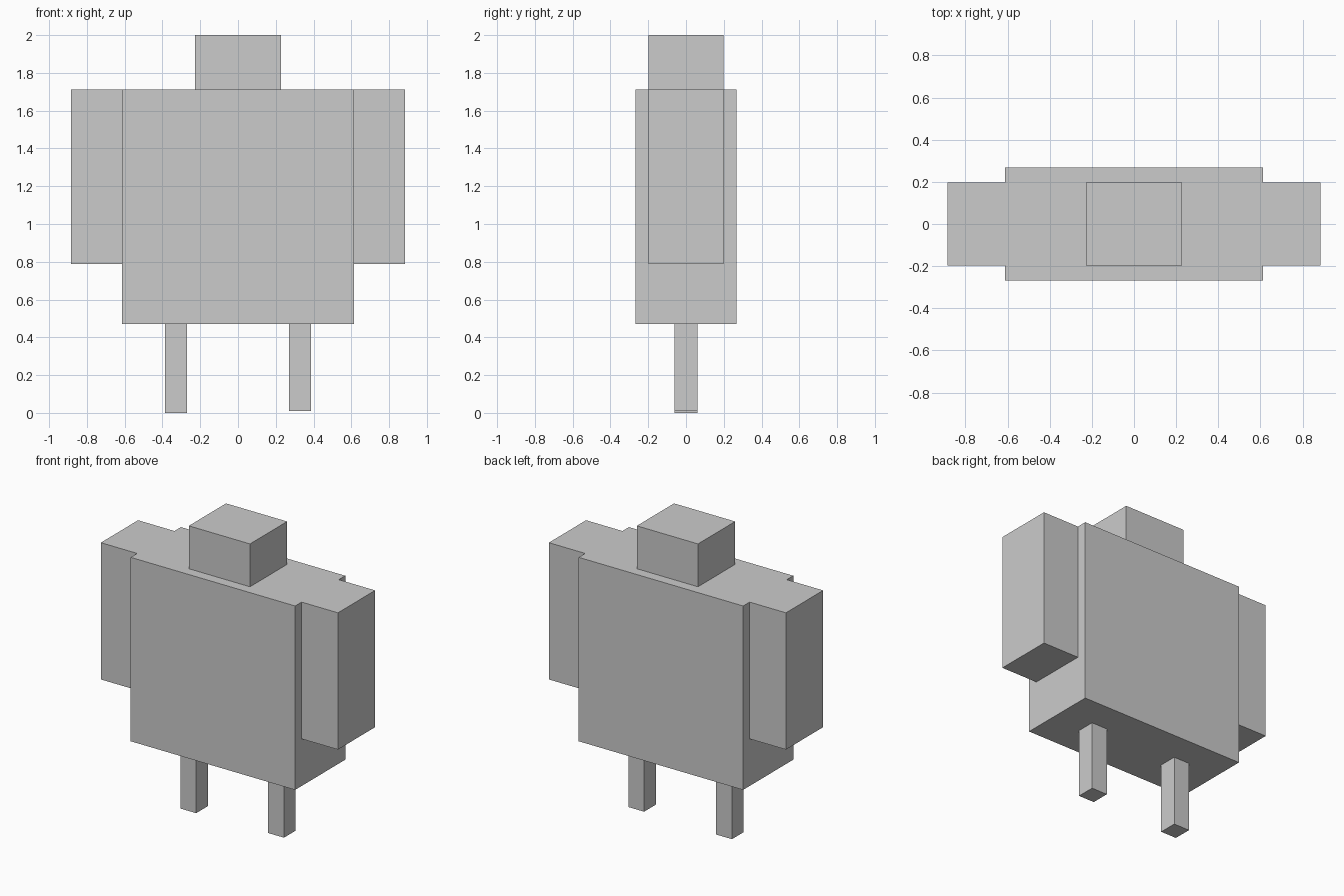
import bpy

if "Cube" in bpy.data.objects:
    bpy.data.objects.remove(bpy.data.objects["Cube"])


def box(name, x, y, z):
    """Axis-aligned box from (min, max) ranges."""
    lo, hi = zip(x, y, z)
    centre = [(a + b) / 2 for a, b in zip(lo, hi)]
    bpy.ops.mesh.primitive_cube_add(size=1, location=centre)
    ob = bpy.context.object
    ob.name = name
    ob.scale = [b - a for a, b in zip(lo, hi)]
    bpy.ops.object.transform_apply(location=False, rotation=False, scale=True)
    return ob


SHOULDER = 1.711
HIP = 0.471

# Torso and head
box("torso", (-0.613, 0.613), (-0.267, 0.267), (HIP, SHOULDER))
box("head", (-0.228, 0.228), (-0.198, 0.198), (SHOULDER, 2.0))

# Arms and legs on both sides; the right leg is very slightly shorter
for side, s, foot in (("left", -1, 0.0), ("right", 1, 0.01)):
    box(side + "_arm", sorted((s * 0.613, s * 0.884)), (-0.198, 0.198), (0.789, SHOULDER))
    box(side + "_leg", sorted((s * 0.269, s * 0.386)), (-0.062, 0.062), (foot, HIP))
